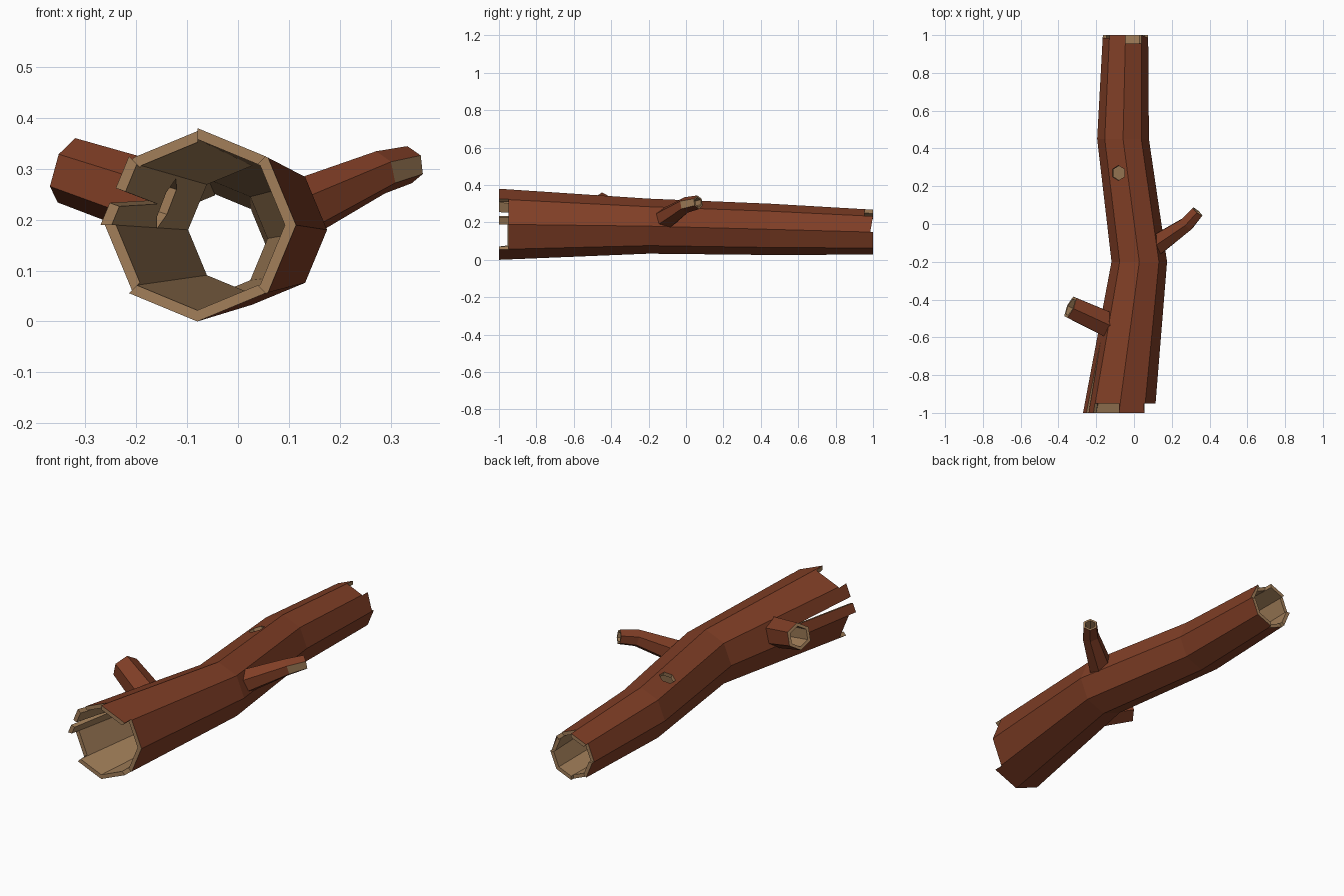
import bpy, bmesh, math
from mathutils import Vector

if "Cube" in bpy.data.objects:
    bpy.data.objects.remove(bpy.data.objects["Cube"])


def material(name, rgb):
    m = bpy.data.materials.new(name)
    m.diffuse_color = (*rgb, 1)
    m.use_nodes = True
    m.node_tree.nodes["Principled BSDF"].inputs["Base Color"].default_value = m.diffuse_color
    return m


BARK, WOOD = 0, 1
MATS = [material("red_brown_bark", (0.215, 0.048, 0.019)),
        material("pale_wood", (0.36, 0.21, 0.10))]


def new_object(name, bm, mat):
    bmesh.ops.recalc_face_normals(bm, faces=bm.faces)
    for f in bm.faces:
        if mat is not None:
            f.material_index = mat
    me = bpy.data.meshes.new(name)
    bm.to_mesh(me)
    bm.free()
    for m in MATS:
        me.materials.append(m)
    ob = bpy.data.objects.new(name, me)
    bpy.context.collection.objects.link(ob)
    return ob


def loft(name, stations, sides, mat, phase=0.0, caps=WOOD):
    """Closed solid through rings; each station is (centre, radius, direction)."""
    bm = bmesh.new()
    rings = []
    for c, r, d in stations:
        d = Vector(d).normalized()
        side = d.cross(Vector((0, 0, 1))).normalized()
        up = side.cross(d)
        ring = []
        for i in range(sides):
            a = phase + math.tau * i / sides
            ring.append(bm.verts.new(Vector(c) + r * (math.cos(a) * side + math.sin(a) * up)))
        rings.append(ring)
    for a, b in zip(rings, rings[1:]):
        for i in range(sides):
            j = (i + 1) % sides
            bm.faces.new((a[i], a[j], b[j], b[i])).material_index = mat
    for ring in (rings[0], rings[-1]):
        bm.faces.new(ring).material_index = caps
    return new_object(name, bm, None)


def prism(name, profile, shift):
    """Extrude a polygon by a vector, used as a wood coloured cutter."""
    bm = bmesh.new()
    a = [bm.verts.new(p) for p in profile]
    b = [bm.verts.new(Vector(p) + Vector(shift)) for p in profile]
    bm.faces.new(a)
    bm.faces.new(b)
    n = len(a)
    for i in range(n):
        bm.faces.new((a[i], a[(i + 1) % n], b[(i + 1) % n], b[i]))
    return new_object(name, bm, WOOD)


def carve(ob, cutters):
    for c in cutters:
        m = ob.modifiers.new("cut", 'BOOLEAN')
        m.operation, m.solver, m.object = 'DIFFERENCE', 'EXACT', c
    dg = bpy.context.evaluated_depsgraph_get()
    me = bpy.data.meshes.new_from_object(ob.evaluated_get(dg))
    ob.modifiers.clear()
    ob.data = me


# Log trunk: bent eight-sided tube along y (x, y, z, outer radius, inner radius)
Y = (0, 1, 0)
spine = [(-0.08, -1.0, 0.19, 0.19, 0.168), (0.028, -0.2, 0.18, 0.147, 0.126),
         (-0.058, 0.45, 0.163, 0.137, 0.116), (-0.045, 1.0, 0.148, 0.12, 0.10)]
log = loft("hollow_log", [((x, y, z), r, Y) for x, y, z, r, _ in spine], 8, BARK)
inner = [((x, y, z), r, Y) for x, y, z, _, r in spine]
x0, x1 = spine[0], spine[-1]
inner = [((x0[0], -1.1, x0[2]), x0[4], Y)] + inner + [((x1[0], 1.1, x1[2]), x1[4], Y)]
log_core = loft("log_core_cutter", inner, 8, WOOD)


# Broken ends: wedges of the rim cut back to different depths
def end_notch(end, first, last, y):
    cx, _, cz = end[:3]
    ang = [math.radians(45 * k) for k in range(first, last + 1)]
    pts = [(cx, y, cz)] + [(cx + 0.4 * math.cos(a), y, cz + 0.4 * math.sin(a)) for a in ang]
    return prism("notch_cutter", pts, (0, 0.2 if y > 0 else -0.2, 0))


notches = [end_notch(x0, a, b, y) for a, b, y in ((-1, 1, -0.95), (2, 3, -0.95), (4, 5, -0.955))]
notches += [end_notch(x1, a, b, y) for a, b, y in
            ((0, 1, 0.985), (1, 2, 0.955), (3, 4, 0.985), (5, 6, 0.98))]

# Long split in the left wall
u = Vector((math.cos(math.radians(160)), 0, math.sin(math.radians(160))))
split = [Vector(p) - 0.1 * u for p in
         ((-0.255, -1.05, 0.230), (-0.245, -1.05, 0.264), (-0.175, -0.62, 0.237))]
crack = prism("crack_cutter", split, 0.2 * u)

# Knot hole on top
n = Vector((-0.38, 0, 0.92))
k = Vector((-0.08, 0.27, 0.28))
knot = loft("knot_cutter", [(k - 0.06 * n, 0.04, n), (k + 0.1 * n, 0.04, n)], 6, WOOD)

# Left branch: straight hollow stump
ld = Vector((-0.217, 0.1, 0.072))
tip = Vector((-0.337, -0.44, 0.297))
left = loft("left_branch", [(tip - 1.25 * ld, 0.079, ld), (tip, 0.066, ld)], 6, BARK, math.pi / 6)
left_core = loft("left_core_cutter", [(tip - 1.3 * ld, 0.054, ld), (tip + 0.2 * ld, 0.049, ld)],
                 6, WOOD, math.pi / 6)

# Right branch: bent twig with a hollowed tip and one stripped side
a, b, c = Vector((0.09, -0.13, 0.205)), Vector((0.28, 0.0, 0.293)), Vector((0.337, 0.065, 0.308))
d1, d2 = (b - a).normalized(), (c - b).normalized()
right = loft("right_branch", [(a, 0.064, d1), (b, 0.043, d1 + d2), (c, 0.037, d2)],
             6, BARK, math.pi / 6)
for f in right.data.polygons:
    if f.center.x > 0.29 and f.normal.dot(Vector((0.76, -0.65, 0))) > 0.9:
        f.material_index = WOOD
right_core = loft("right_core_cutter", [(c - 0.06 * d2, 0.025, d2), (c + 0.03 * d2, 0.027, d2)],
                  6, WOOD, math.pi / 6)

# Hollow everything out, then remove the cutters
carve(log, [log_core, left_core, knot, crack] + notches)
carve(left, [log_core, left_core])
carve(right, [log_core, right_core])
for ob in [log_core, left_core, right_core, knot, crack] + notches:
    bpy.data.objects.remove(ob)
